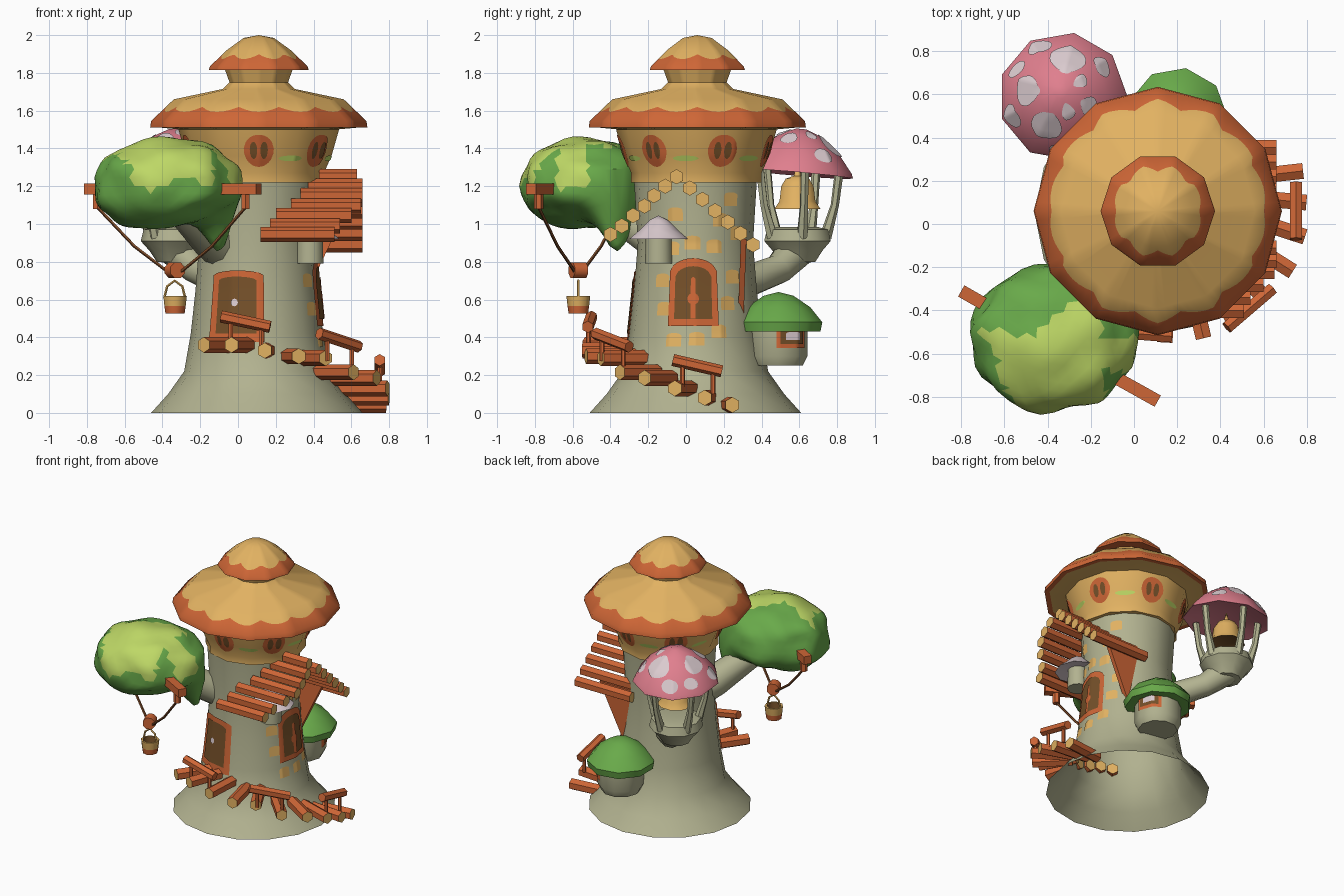
import bpy, bmesh, math
from mathutils import Vector, noise

if "Cube" in bpy.data.objects:
    bpy.data.objects.remove(bpy.data.objects["Cube"])

def srgb(h):
    c = [int(h[i:i + 2], 16) / 255 for i in (0, 2, 4)]
    return [v / 12.92 if v < 0.04 else ((v + 0.055) / 1.055) ** 2.4 for v in c] + [1]

NAMES = dict(stone="B2B290", tan="E2B262", orange="CE6636", lime="BED866", green="69AA4A",
             pink="E07F8E", pale="DCCCD0", brown="755029", rope="7C4A28")
MATS = {}
for k, h in NAMES.items():
    MATS[k] = bpy.data.materials.new(k)
    MATS[k].diffuse_color = srgb(h)

def finish(name, bm, mats, loc=(0, 0, 0), rot=(0, 0, 0), fix=True, angle=40):
    if fix:
        bmesh.ops.remove_doubles(bm, verts=bm.verts, dist=1e-5)
        bmesh.ops.recalc_face_normals(bm, faces=bm.faces)
    me = bpy.data.meshes.new(name)
    bm.to_mesh(me)
    bm.free()
    for m in mats:
        me.materials.append(MATS[m])
    me.shade_smooth()
    me.set_sharp_from_angle(angle=math.radians(angle))
    ob = bpy.data.objects.new(name, me)
    ob.location, ob.rotation_euler = loc, rot
    bpy.context.collection.objects.link(ob)
    return ob

def poly(t, n):
    """radius factor that turns a circle into an n-sided outline"""
    s = 2 * math.pi / n
    return math.cos(s / 2) / math.cos(t % s - s / 2)

def lathe(name, prof, mats, loc=(0, 0, 0), n=12, sub=1, bands=None, rot=(0, 0, 0)):
    """revolve a profile; a profile entry may be a function of the angle"""
    bm = bmesh.new()
    N = n * sub
    rings = []
    for p in prof:
        ring = []
        for i in range(N):
            t = 2 * math.pi * i / N
            r, z = p(t) if callable(p) else p
            r *= poly(t, n)
            ring.append(bm.verts.new((r * math.cos(t), r * math.sin(t), z)))
        rings.append(ring)
    for j, (a, b) in enumerate(zip(rings, rings[1:])):
        for i in range(N):
            f = bm.faces.new((a[i], a[i - 1], b[i - 1], b[i]))
            f.material_index = bands[j] if bands else 0
    return finish(name, bm, mats, loc, rot)

def radius(prof, z):
    for (r0, z0), (r1, z1) in zip(prof, prof[1:]):
        if z0 <= z <= z1 and z1 > z0:
            return r0 + (r1 - r0) * (z - z0) / (z1 - z0)
    return prof[-1][0]

def patch(name, prof, n, loc, az, z, w, h, mat, shape="oval", off=0.005, du=0, rot=(0, 0, 0)):
    """thin painted plate hugging a lathed surface"""
    bm = bmesh.new()
    C, R = 14, 6
    grid = []
    for i in range(C + 1):
        s = 0.99 * (2 * i / C - 1)
        q = math.sqrt(1 - s * s)
        lo, hi = {"oval": (-q, q), "arch": (-1, 0.55 + 0.45 * q), "rect": (-1, 0.85 + 0.15 * q)}[shape]
        col = []
        for j in range(R + 1):
            zz = z + h * (lo + (hi - lo) * j / R)
            t = math.radians(az) + (s * w + du) / radius(prof, z)
            r = radius(prof, zz) * poly(t, n) + off
            col.append(bm.verts.new((r * math.cos(t), r * math.sin(t), zz + off * 0.5)))
        grid.append(col)
    for a, b in zip(grid, grid[1:]):
        for j in range(R):
            bm.faces.new((a[j], b[j], b[j + 1], a[j + 1]))
    return finish(name, bm, [mat], loc, rot, fix=False)

def tube(name, pts, rad, mats, n=6):
    """tapered tube through points; the second material colours the end caps"""
    bm = bmesh.new()
    pts = [Vector(p) for p in pts]
    rad = rad if isinstance(rad, list) else [rad] * len(pts)
    rings = []
    for i, p in enumerate(pts):
        q = (pts[min(i + 1, len(pts) - 1)] - pts[max(i - 1, 0)]).to_track_quat('Z', 'Y')
        rings.append([bm.verts.new(p + q @ Vector((math.cos(a), math.sin(a), 0)) * rad[i])
                      for a in [2 * math.pi * (k + 0.5) / n for k in range(n)]])
    for a, b in zip(rings, rings[1:]):
        for k in range(n):
            bm.faces.new((a[k - 1], a[k], b[k], b[k - 1]))
    for ring in (rings[0], rings[-1]):
        bm.faces.new(ring).material_index = len(mats) - 1
    return finish(name, bm, mats, angle=48)

def polar(az, r, z, c=(0.1, 0.05)):
    a = math.radians(az)
    return Vector((c[0] + r * math.cos(a), c[1] + r * math.sin(a), z))

# Tower trunk (open below) and upper storey
AXIS = (0.1, 0.05, 0)
TRUNK = [(0.56, 0), (0.47, 0.1), (0.385, 0.22), (0.35, 0.42), (0.325, 0.65), (0.305, 0.9), (0.325, 1.23)]
HOUSE = [(0.345, 1.22), (0.345, 1.27), (0.385, 1.36), (0.425, 1.5)]
lathe("tower_trunk", TRUNK, ["stone"], AXIS, 16)
lathe("upper_storey", [(0.3, 1.22)] + HOUSE, ["tan"], (0.11, 0.055, 0), 12)

# Roofs with scalloped colour border
def scallop(r0, z0, r1, z1, k, lo, hi):
    def f(t):
        m = hi - (hi - lo) * abs(math.sin(k * t / 2))
        return r0 + (r1 - r0) * m, z0 + (z1 - z0) * m
    return f
lathe("main_roof", [(0.41, 1.5), (0.54, 1.512), (0.575, 1.51), (0.57, 1.545),
                    scallop(0.57, 1.545, 0.45, 1.66, 14, 0.42, 0.65),
                    (0.45, 1.66), (0.19, 1.715), (0.155, 1.75), (0.18, 1.82), (0, 1.82)],
      ["tan", "orange"], (0.11, 0.06, 0), 12, 7, [0, 1, 1, 1, 0, 0, 0, 0, 0])
lathe("top_roof", [(0, 1.83), (0.17, 1.825), (0.265, 1.815), (0.258, 1.835),
                   scallop(0.258, 1.835, 0.17, 1.92, 8, 0.45, 0.75),
                   (0.17, 1.92), (0.08, 1.985), (0, 2)],
      ["tan", "orange"], (0.11, 0.06, 0), 10, 6, [0, 1, 1, 1, 0, 0, 0])

# Round windows and moss streaks on the upper storey
for az in (-90, -36, 21, 77, 133, 195):
    args = (HOUSE, 12, (0.11, 0.055, 0), az)
    patch("round_window_frame", *args, 1.385, 0.082, 0.085, "orange")
    for s in (-1, 1):
        patch("round_window_pane", *args, 1.385, 0.02, 0.045, "brown", off=0.009, du=0.028 * s)
    patch("moss_streak", HOUSE, 12, (0.11, 0.055, 0), az + 27, 1.345, 0.07, 0.015, "lime")

# Front door and arched side window
T = (TRUNK, 16, AXIS)
patch("door_frame", *T, -109, 0.56, 0.15, 0.19, "orange", "rect", 0.008)
patch("door", *T, -109, 0.565, 0.11, 0.15, "brown", "rect", 0.013)
patch("door_knob", *T, -110, 0.575, 0.018, 0.02, "pale", "oval", 0.019)
patch("side_window_frame", *T, -2, 0.635, 0.13, 0.18, "orange", "arch", 0.008)
patch("side_window_pane", *T, -2, 0.63, 0.097, 0.14, "brown", "arch", 0.013)
patch("side_window_mullion", *T, -2, 0.6, 0.013, 0.11, "orange", "rect", 0.017)
patch("side_window_heart", *T, -2, 0.595, 0.03, 0.03, "orange", "oval", 0.018)

# Bare brick spots around the side window
for az, z in ((-24, 0.87), (-3, 0.9), (19, 0.88), (38, 0.72), (31, 0.58), (-19, 0.385), (1, 0.39),
              (21, 0.43), (-30, 0.55), (-33, 0.7), (25, 1.02), (36, 1.13), (45, 0.95), (-20, 1.05)):
    patch("brick_spot", *T, az, z, 0.042, 0.036, "tan", "arch", 0.004)

# Spiral log steps with rails
LOG = ["orange", "tan"]
steps = ((-118, .6, .36), (-103, .6, .36), (-86, .6, .33), (-69, .62, .3), (-54, .62, .29), (-38, .65, .215),
         (-23, .69, .185), (-9, .7, .13), (4, .7, .08), (16, .71, .042))
for az, r, z in steps:
    tube("step_log", [polar(az + 6, r - 0.27, z), polar(az, r, z)], 0.042, LOG)
for a, b in (((-.09, -.5, .51), (.17, -.52, .455)), ((.43, -.48, .42), (.64, -.3, .35)),
             ((.75, -.07, .28), (.75, .19, .22))):
    a, b = Vector(a), Vector(b)
    tube("rail_log", [a, b], 0.032, ["orange"])
    for t in (0.2, 0.82):
        p = a.lerp(b, t)
        tube("rail_post", [p, p - Vector((0, 0, 0.13))], 0.013, ["orange"])

# Gabled log awning above the side window
front = ((.43, .63, -.05, 1.25), (.37, .66, -.11, 1.2), (.33, .66, -.17, 1.15), (.28, .65, -.22, 1.095),
         (.2, .6, -.28, 1.045), (.17, .54, -.34, .99), (.12, .51, -.4, .945))
for x0, x1, y, z in front:
    tube("awning_log_front", [(x0, y, z), (x1, y, z)], 0.04, LOG)
for i in range(6):
    y, z = 0.02 + 0.067 * i, 1.19 - 0.06 * i
    tube("awning_log_back", [(0.2, y, z), (0.66, y, z)], 0.04, LOG)
bm = bmesh.new()
tri = [bm.verts.new(p) for p in ((0.18, 0.29, 0.92), (0.5, 0.29, 0.92), (0.3, 0.275, 0.5))]
ext = bmesh.ops.extrude_face_region(bm, geom=[bm.faces.new(tri)])
bmesh.ops.translate(bm, vec=(0, 0.03, 0), verts=[g for g in ext["geom"] if isinstance(g, bmesh.types.BMVert)])
finish("awning_brace", bm, ["orange"])

# Small pale mushroom
lathe("pale_mushroom_stem", [(0, .79), (.072, .79), (.068, .95), (0, .95)], ["stone"], (.38, -.145, 0), 12)
lathe("pale_mushroom_cap", [(0, .94), (.1, .93), (.158, .92), (.1, .97), (.05, 1.02), (0, 1.045)],
      ["pale"], (.38, -.145, 0), 9)

# Green mushroom hut
HUT = [(.135, .25), (.16, .3), (.16, .46)]
lathe("hut_stem", [(0, .25)] + HUT + [(0, .48)], ["stone"], (.2, .49, 0), 10)
lathe("hut_cap", [(0, .45), (.17, .43), (.225, .43), (.235, .48), (.17, .56), (.08, .62), (0, .64)],
      ["green"], (.2, .49, 0), 9)
for w, h, m, off in ((.09, .06, "orange", .006), (.068, .042, "brown", .011), (.04, .022, "pale", .015)):
    patch("hut_window", HUT, 10, (.2, .49, 0), 28, .4, w, h, m, "arch", off)

# Pink mushroom belfry on a back branch
B = (-0.33, 0.59)
tube("belfry_branch", [(0, .2, .68), (-.1, .36, .71), (-.22, .49, .76), (-.33, .59, .87)],
     [.1, .085, .08, .1], ["stone"], 10)
lathe("belfry_bulb", [(0, .79), (.1, .8), (.14, .86), (.185, .91), (.17, .97), (.11, .985), (0, .97)],
      ["stone"], (*B, 0), 10)
for az in (10, 82, 154, 226, 298):
    tube("belfry_post", [polar(az, .15, .93, B), polar(az, .2, 1.1, B), polar(az, .225, 1.29, B)],
         [.032, .022, .024], ["stone"])
lathe("bell", [(0, 1.1), (.1, 1.1), (.128, 1.08), (.1, 1.12), (.09, 1.2), (.065, 1.24), (.02, 1.255), (0, 1.34)],
      ["tan", "brown"], (*B, 0), 10, bands=[1, 1, 0, 0, 0, 0, 0])
CAP = [(.3, 0), (.29, .025), (.21, .125), (.11, .205), (.03, .238)]
TILT = (math.radians(-5), math.radians(-2), 0)
lathe("belfry_cap", [(0, .06), (.2, .03)] + CAP + [(0, .24)], ["pink"], (*B, 1.265), 9, rot=TILT)
for az, z, w in ((80, .16, .085), (115, .075, .06), (175, .165, .07), (35, .1, .055), (245, .16, .075),
                 (203, .07, .06), (300, .1, .065), (335, .18, .045), (290, .21, .03), (30, .205, .03),
                 (150, .08, .05), (265, .06, .04)):
    patch("cap_spot", CAP, 9, (*B, 1.265), az, z, w, min(w * 0.65, z * 0.9, 0.237 - z), "pale", off=0.006, rot=TILT)

# Leafy canopy on a front branch
tube("canopy_branch", [(0, 0, .82), (-.14, -.16, .92), (-.27, -.36, 1.05), (-.36, -.5, 1.2)],
     [.13, .11, .09, .09], ["stone"], 10)
bm = bmesh.new()
bmesh.ops.create_icosphere(bm, subdivisions=4, radius=1)
for v in bm.verts:
    d = v.co.copy()
    k = 1 + 0.09 * noise.noise(d * 2.2)
    x, y = -0.37 + 0.385 * d.x * k, -0.53 + 0.34 * d.y * k
    z = 1.2 + (0.255 if d.z > 0 else 0.22) * math.copysign(abs(d.z) ** 0.85, d.z) * k - 0.05 * d.x * min(d.z, 0)
    if d.z < 0.2:      # hanging tail next to the trunk
        z -= 0.24 * math.exp(-((x + 0.09) ** 2 + (y + 0.36) ** 2) / 0.012) * min(1, 1.2 - d.z)
    v.co = (x, y, z)
for f in bm.faces:
    c = f.calc_center_median()
    wave = 0.03 * math.sin(16 * c.x) + 0.02 * math.sin(29 * c.y)
    top = c.z > 1.2 + wave - 0.05 * (c.x + 0.4) and c.y < -0.44 + 0.2 * (c.x + 0.37) + wave
    dark_side = (c.x > -0.12 + wave and not -0.68 < c.y < -0.52) or c.x + 0.5 * c.y < -0.98 + wave
    f.material_index = int(top and not dark_side)
finish("leafy_canopy", bm, ["green", "lime"])

# Hanging bucket on its beam
tube("bucket_beam_left", [(-.8, -.31, 1.185), (-.6, -.424, 1.185)], .042, ["orange"], 4)
tube("bucket_beam_right", [(-.15, -.675, 1.185), (.11, -.82, 1.185)], .042, ["orange"], 4)
hub = Vector((-.335, -.57, .72))
for x, y in ((-.745, -.34), (.04, -.78)):
    tube("beam_peg", [(x, y, 1.16), (x, y, 1.08)], .025, ["orange"])
    p = Vector((x, y, 1.09))
    tube("rope", [p, p.lerp(hub, .48) - Vector((0, 0, .03)), hub], .009, ["rope"], 5)
tube("rope_block", [(-.35, -.535, .755), (-.32, -.605, .755)], .045, ["orange"], 8)
lathe("bucket", [(0, .525), (.052, .525), (.058, .565), (.064, .62), (.05, .62), (.045, .57), (0, .57)],
      ["orange", "tan", "brown"], (-.335, -.57, 0), 9, bands=[0, 0, 1, 1, 2, 2])
tube("bucket_handle", [(-.39, -.57, .61), (-.375, -.57, .67), (-.335, -.57, .7), (-.295, -.57, .67),
                       (-.28, -.57, .61)], .007, ["tan"], 5)

for m in bpy.data.materials:
    if m.users and not m.is_grease_pencil:
        m.use_nodes = True
        m.node_tree.nodes["Principled BSDF"].inputs["Base Color"].default_value = m.diffuse_color
